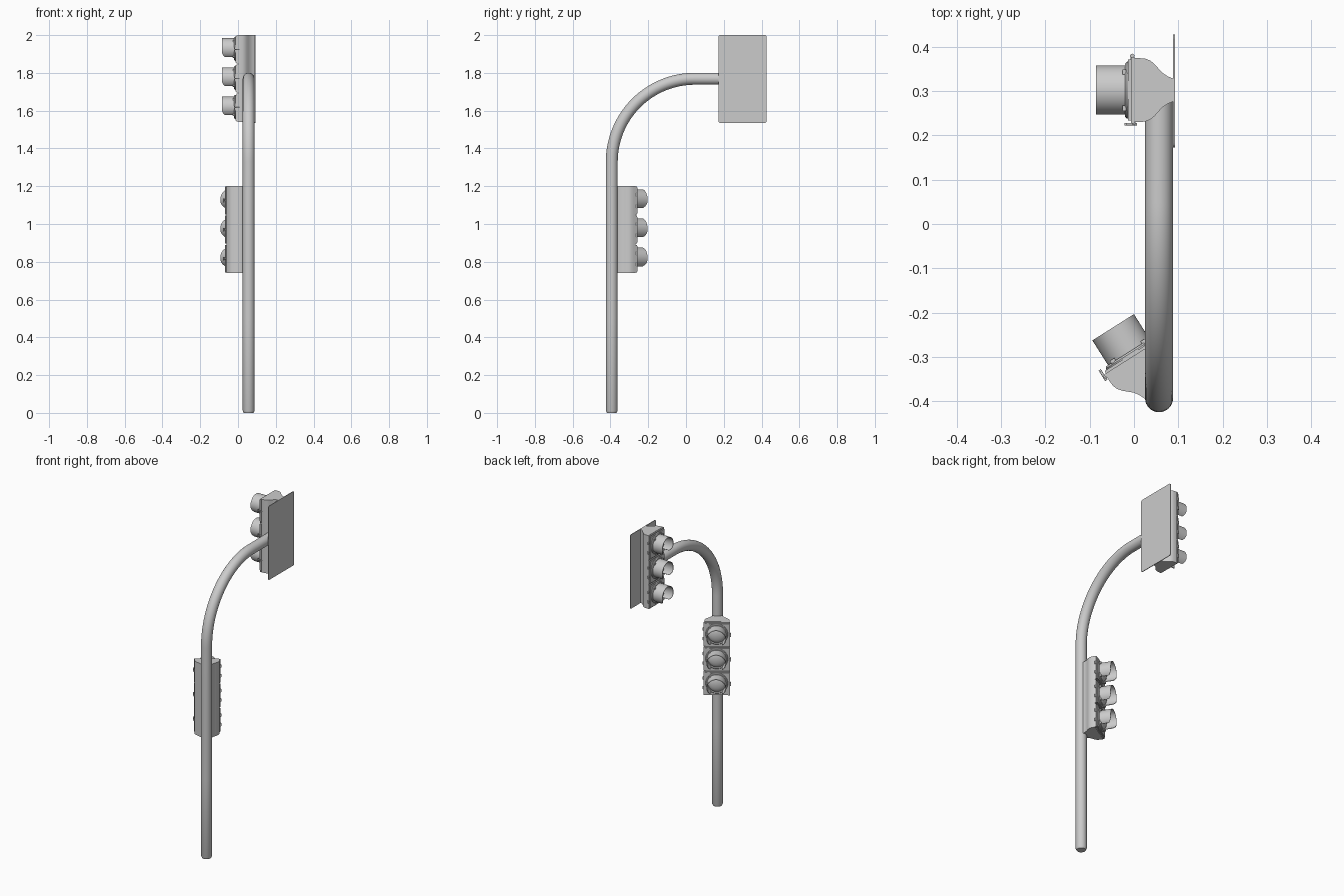
import bpy, bmesh, math
from mathutils import Matrix, Vector

if "Cube" in bpy.data.objects:
    bpy.data.objects.remove(bpy.data.objects["Cube"])

grey = bpy.data.materials.new("plain_grey")
grey.diffuse_color = (0.6, 0.6, 0.6, 1)
grey.use_nodes = True
grey.node_tree.nodes["Principled BSDF"].inputs["Base Color"].default_value = grey.diffuse_color


def finish(name, bm, matrix=None, smooth=True):
    bmesh.ops.recalc_face_normals(bm, faces=bm.faces)
    me = bpy.data.meshes.new(name)
    bm.to_mesh(me)
    bm.free()
    ob = bpy.data.objects.new(name, me)
    bpy.context.collection.objects.link(ob)
    me.materials.append(grey)
    if matrix:
        ob.matrix_world = matrix
    if smooth:
        bpy.ops.object.select_all(action='DESELECT')
        ob.select_set(True)
        bpy.context.view_layer.objects.active = ob
        bpy.ops.object.shade_smooth_by_angle(angle=math.radians(35))
    return ob


def box(bm, centre, size):
    bmesh.ops.create_cube(bm, size=1, matrix=Matrix.Translation(centre) @ Matrix.Diagonal((*size, 1)))


def rod(bm, centre, r, depth, axis='Z'):
    rot = {'X': Matrix.Rotation(math.pi / 2, 4, 'Y'), 'Y': Matrix.Rotation(math.pi / 2, 4, 'X'),
           'Z': Matrix.Identity(4)}[axis]
    bmesh.ops.create_cone(bm, cap_ends=True, segments=12, radius1=r, radius2=r, depth=depth,
                          matrix=Matrix.Translation(centre) @ rot)


def prism(bm, pts, axis, depth):
    """Extrude a closed outline of 3D points along an axis vector."""
    face = bm.faces.new([bm.verts.new(p) for p in pts])
    out = bmesh.ops.extrude_face_region(bm, geom=[face])
    bmesh.ops.translate(bm, vec=Vector(axis) * depth,
                        verts=[v for v in out["geom"] if isinstance(v, bmesh.types.BMVert)])


def lathe(bm, profile, z, n=40):
    """Revolve (u, r) points around the forward axis at height z."""
    rings = [[bm.verts.new((u, r * math.sin(math.tau * i / n), z + r * math.cos(math.tau * i / n)))
              for i in range(n)] for u, r in profile]
    for a, b in zip(rings, rings[1:]):
        for i in range(n):
            j = (i + 1) % n
            bm.faces.new((a[i], a[j], b[j], b[i]))
    bm.faces.new(rings[0])
    bm.faces.new(rings[-1])


# Curved pole: straight post, quarter bend, short arm
R, PX, PY, TOP = 0.44, 0.0565, -0.393, 1.769
path = [(PX, PY, z) for z in (0, 0.012, 0.5, 1.0)]
for i in range(33):
    a = math.pi / 2 * i / 32
    path.append((PX, PY + R * (1 - math.cos(a)), TOP - R + R * math.sin(a)))
path.append((PX, 0.30, TOP))
bm = bmesh.new()
rings = []
for k, p in enumerate(path):
    t = Vector(path[min(k + 1, len(path) - 1)]) - Vector(path[max(k - 1, 0)])
    t.normalize()
    side = Vector((1, 0, 0))
    up = t.cross(side)
    r = 0.026 if k == 0 else 0.0315
    rings.append([bm.verts.new(Vector(p) + r * (side * math.cos(math.tau * i / 32) + up * math.sin(math.tau * i / 32)))
                  for i in range(32)])
for a, b in zip(rings, rings[1:]):
    for i in range(32):
        j = (i + 1) % 32
        bm.faces.new((a[i], a[j], b[j], b[i]))
bm.faces.new(rings[0])
bm.faces.new(rings[-1])
finish("curved_pole", bm)

# Thin backplate with small rounded corners
bm = bmesh.new()
y0, y1, z0, z1, c = 0.172, 0.427, 1.535, 2.0, 0.01
outline = []
for cy, cz, s in ((y1 - c, z1 - c, 0), (y0 + c, z1 - c, 1), (y0 + c, z0 + c, 2), (y1 - c, z0 + c, 3)):
    for i in range(5):
        a = math.pi / 2 * (s + i / 4)
        outline.append((0.088, cy + c * math.cos(a), cz + c * math.sin(a)))
prism(bm, outline, (1, 0, 0), 0.004)
finish("backplate", bm, smooth=False)


def signal_head(prefix, loc, yaw):
    """Three-lamp head; local +x is forward, origin at bottom of its back."""
    m = Matrix.Translation(loc) @ Matrix.Rotation(math.radians(yaw), 4, 'Z')
    H, step = 0.46, 0.155
    # housing with a flared back
    half = [(0, 0.026), (0.012, 0.031), (0.024, 0.039), (0.034, 0.05), (0.043, 0.060),
            (0.052, 0.067), (0.063, 0.071), (0.076, 0.072), (0.088, 0.072)]
    bm = bmesh.new()
    prism(bm, [(u, v, 0) for u, v in half] + [(u, -v, 0) for u, v in reversed(half)], (0, 0, 1), H)
    finish(prefix + "_housing", bm, m)

    doors, lenses, visors, fittings = (bmesh.new() for _ in range(4))
    for k in range(3):
        z = 0.076 + k * 0.154
        zl = z + 0.004
        # door: wide flange plus inner raised panel and lamp ring
        box(doors, (0.091, 0, z), (0.008, 0.15, 0.148))
        box(doors, (0.097, 0, z), (0.008, 0.138, 0.136))
        lathe(doors, [(0.095, 0.064), (0.104, 0.064), (0.108, 0.060), (0.108, 0.05)], zl)
        # domed lens
        lathe(lenses, [(0.107, 0.051)] + [(0.108 + 0.02 * math.sin(a), 0.05 * math.cos(a))
                                          for a in [i * 0.25 for i in range(7)]], zl)
        # tunnel visor, open underneath and cut back toward the opening
        n, cut = 40, math.radians(142)
        rows = []
        for i in range(n + 1):
            a = -cut + 2 * cut * i / n
            back = max(0, (abs(a) - math.radians(100)) / math.radians(42))
            tip = 0.174 - 0.016 * back ** 2
            rows.append([visors.verts.new((u, r * math.sin(a), zl + r * math.cos(a)))
                         for u, r in ((0.1, 0.0555), (tip, 0.0555), (tip, 0.0525), (0.1, 0.0525))])
        for a, b in zip(rows, rows[1:]):
            for i in range(4):
                j = (i + 1) % 4
                visors.faces.new((a[i], a[j], b[j], b[i]))
        visors.faces.new(rows[0])
        visors.faces.new(rows[-1])
        # visor clips
        for sy in (-1, 1):
            for sz in (-1, 1):
                box(fittings, (0.110, sy * 0.041, zl + sz * 0.041), (0.008, 0.012, 0.012))
        # hinges on one edge
        for dz in (-0.03, 0.03):
            rod(fittings, (0.092, -0.077, z + dz), 0.005, 0.018)
            box(fittings, (0.092, -0.073, z + dz), (0.008, 0.008, 0.01))
        # wing bolt on the other edge
        box(fittings, (0.089, 0.074, z), (0.008, 0.008, 0.016))
        rod(fittings, (0.094, 0.077, z), 0.003, 0.026, 'X')
        box(fittings, (0.107, 0.077, z), (0.004, 0.006, 0.02))
    finish(prefix + "_doors", doors, m)
    finish(prefix + "_lenses", lenses, m)
    finish(prefix + "_visors", visors, m)
    finish(prefix + "_fittings", fittings, m)


signal_head("upper_signal", (0.088, 0.302, 1.54), 180)
signal_head("lower_signal", (0.046, -0.38, 0.74), 122.3)
